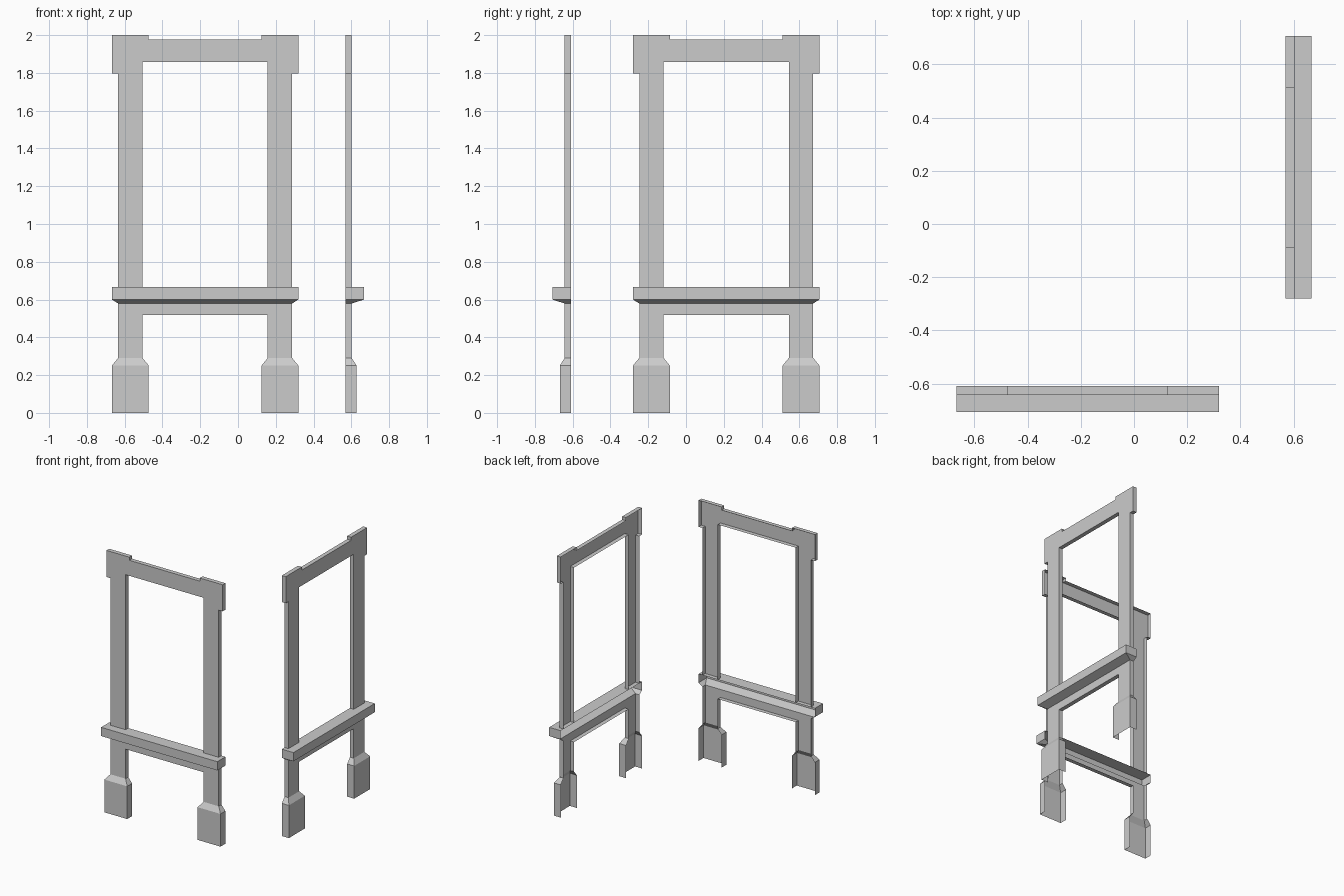
import bpy
from math import radians

if "Cube" in bpy.data.objects:
    bpy.data.objects.remove(bpy.data.objects["Cube"])

FACE = 0.033          # depth of the thin frame facing
OUT, UP, IN, EAR = 0.4935, 0.46, 0.331, 0.299   # half widths: ends, upright outer/inner, ear inner
SILL_TOP, SILL_BOTTOM, BASE_TOP = 0.667, 0.579, 0.291


def make_mesh(name, verts, faces):
    mesh = bpy.data.meshes.new(name)
    mesh.from_pydata(verts, [], faces)
    mesh.update()
    return mesh


def facing(name, left_half, seams):
    """Open-backed plate: mirrored outline with a front cap and edge walls (none at seams)."""
    pts = left_half + [(-u, z) for u, z in reversed(left_half)]
    pts.reverse()                                     # counter-clockwise seen from the front
    n = len(pts)
    verts = [(u, -FACE, z) for u, z in pts] + [(u, 0, z) for u, z in pts]
    faces = [tuple(range(n))]
    for i in range(n):
        j = (i + 1) % n
        if pts[i][1] == pts[j][1] and pts[i][1] in seams:
            continue
        faces.append((j, i, i + n, j + n))
    return make_mesh(name, verts, faces)


def shell(name, rings, centre=0, cap=False):
    """Open-backed three-sided box from (half width, depth, z) levels, bottom to top."""
    verts, faces = [], []
    for w, d, z in rings:
        verts += [(centre - w, 0, z), (centre - w, -d, z),
                  (centre + w, -d, z), (centre + w, 0, z)]
    for k in range(0, 4 * (len(rings) - 1), 4):
        faces += [(k + i, k + i + 1, k + i + 5, k + i + 4) for i in range(3)]
    if cap:
        k = len(verts) - 4
        faces.append((k, k + 1, k + 2, k + 3))
    return make_mesh(name, verts, faces)


# Upper surround: uprights, eared corners and header
upper = facing("upper_surround", [
    (-IN, 1.857), (-IN, SILL_TOP), (-UP, SILL_TOP), (-UP, 1.796),
    (-OUT, 1.796), (-OUT, 2.0), (-EAR, 2.0), (-EAR, 1.976)], {SILL_TOP})

# Lower surround: short legs joined by the rail under the sill
lower = facing("lower_surround", [
    (-IN, 0.518), (-IN, BASE_TOP), (-UP, BASE_TOP), (-UP, SILL_BOTTOM)],
    {SILL_BOTTOM, BASE_TOP})

# Projecting sill with bevelled underside
sill = shell("sill", [(UP, FACE, SILL_BOTTOM), (OUT, 0.098, 0.60),
                      (OUT, 0.098, SILL_TOP)], cap=True)

# Plinth blocks with tapered shoulders
plinth_rings = [(0.097, 0.059, 0), (0.097, 0.059, 0.251), (0.0645, FACE, BASE_TOP)]
plinths = [shell("plinth_" + side, plinth_rings, c)
           for side, c in (("left", -0.396), ("right", 0.396))]

# The same frame stands on the front and, turned a quarter, on the right
for place, loc, angle in (("front", (-0.174, -0.609, 0), 0),
                          ("right", (0.569, 0.213, 0), 90)):
    for mesh in [upper, lower, sill] + plinths:
        ob = bpy.data.objects.new(place + "_" + mesh.name, mesh)
        ob.location = loc
        ob.rotation_euler.z = radians(angle)
        bpy.context.collection.objects.link(ob)
